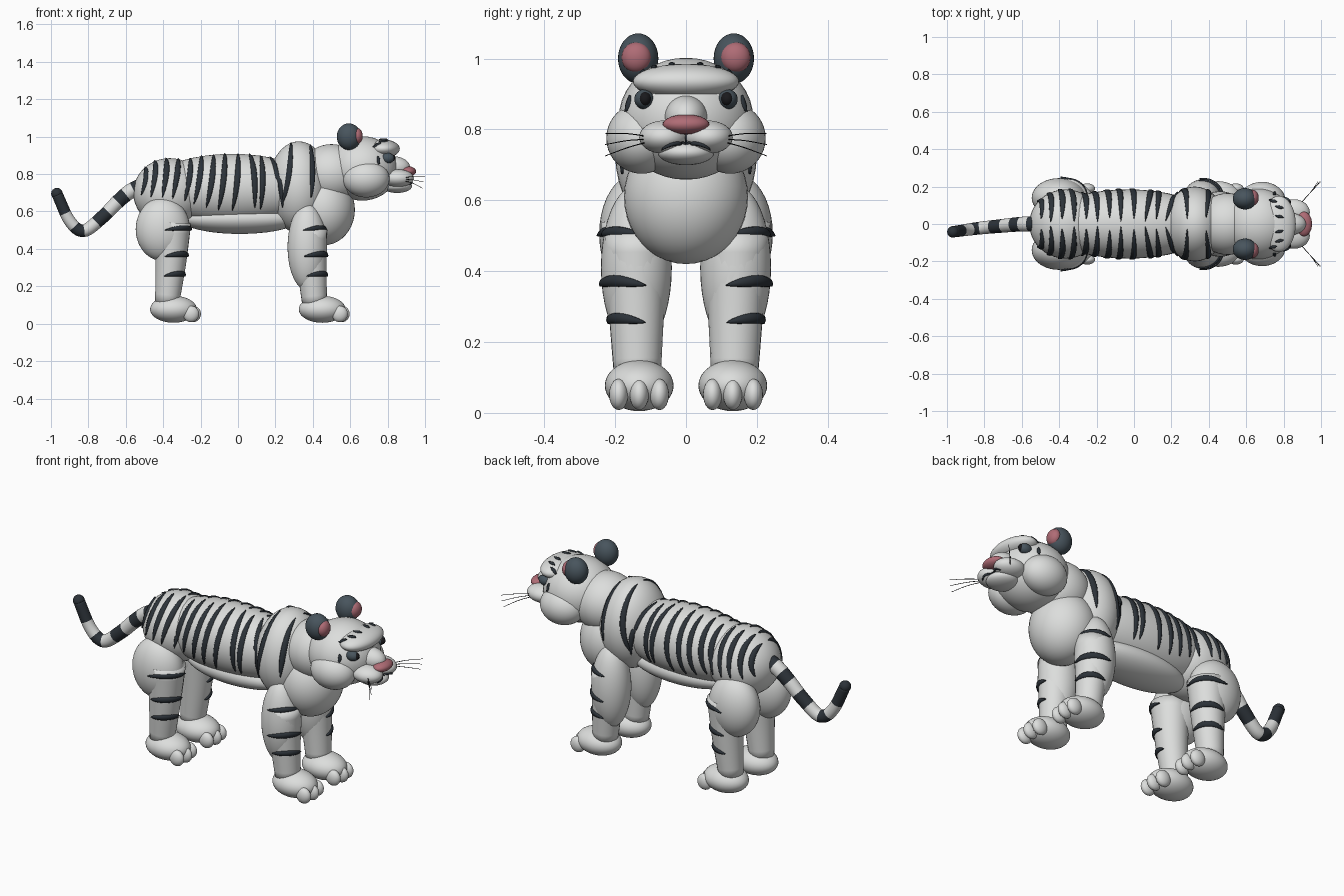
import bpy, bmesh, math
from mathutils import Vector
from mathutils.bvhtree import BVHTree

if "Cube" in bpy.data.objects:
    bpy.data.objects.remove(bpy.data.objects["Cube"])


def material(name, rgb):
    m = bpy.data.materials.new(name)
    m.diffuse_color = (*rgb, 1)
    m.use_nodes = True
    m.node_tree.nodes["Principled BSDF"].inputs["Base Color"].default_value = m.diffuse_color
    return m


WHITE = material("white fur", (0.72, 0.73, 0.72))
DARK = material("dark stripe", (0.025, 0.032, 0.04))
SLATE = material("slate ear", (0.065, 0.09, 0.11))
PINK = material("pink skin", (0.43, 0.15, 0.18))
BLACK = material("black whisker", (0.01, 0.01, 0.012))


def finish(name, bm, *mats):
    bmesh.ops.recalc_face_normals(bm, faces=bm.faces)
    for f in bm.faces:
        f.smooth = True
    me = bpy.data.meshes.new(name)
    bm.to_mesh(me)
    bm.free()
    for m in mats:
        me.materials.append(m)
    ob = bpy.data.objects.new(name, me)
    bpy.context.collection.objects.link(ob)
    return ob


def ellipsoid(name, centre, radii, mat=WHITE, seg=40):
    bm = bmesh.new()
    bmesh.ops.create_uvsphere(bm, u_segments=seg, v_segments=seg // 2, radius=1)
    for v in bm.verts:
        v.co = Vector(c + r * p for c, r, p in zip(centre, radii, v.co))
    return finish(name, bm, mat)


def spline(pts, t):
    """Catmull-Rom point through pts, t in 0..1."""
    p = [Vector(q) for q in pts]
    p = [2 * p[0] - p[1]] + p + [2 * p[-1] - p[-2]]
    u = t * (len(pts) - 1)
    i = min(int(u), len(pts) - 2)
    u -= i
    a, b, c, d = p[i:i + 4]
    return 0.5 * (2 * b + (c - a) * u + (2 * a - 5 * b + 4 * c - d) * u * u
                  + (3 * b - a - 3 * c + d) * u ** 3)


def tube(name, pts, r0, r1, mats, steps=8, sides=24, bands=1):
    """Tapered tube along a smooth path; alternate bands use alternate materials."""
    bm = bmesh.new()
    rings = []
    for i in range(steps + 1):
        t = i / steps
        c = spline(pts, t)
        d = spline(pts, min(t + .01, 1)) - spline(pts, max(t - .01, 0))
        q = d.to_track_quat('Z', 'Y')
        r = r0 + (r1 - r0) * t
        rings.append([bm.verts.new(c + q @ Vector((r * math.cos(a), r * math.sin(a), 0)))
                      for a in (2 * math.pi * k / sides for k in range(sides))])
    for i in range(steps):
        for k in range(sides):
            n = (k + 1) % sides
            f = bm.faces.new((rings[i][k], rings[i][n], rings[i + 1][n], rings[i + 1][k]))
            f.material_index = (i * bands // steps) % len(mats)
    bm.faces.new(rings[0])
    bm.faces.new(rings[-1])
    return finish(name, bm, *mats)


def surface(objs):
    verts, faces = [], []
    for o in objs:
        n = len(verts)
        verts += [v.co.copy() for v in o.data.vertices]
        faces += [[n + i for i in p.vertices] for p in o.data.polygons]
    return BVHTree.FromPolygons(verts, faces)


def stripe(name, bvh, ray, width, steps=22, lift=.007, mat=DARK):
    """Tapered raised ribbon laid on a surface; ray(t) gives an inner point and a direction."""
    hits = []
    for i in range(steps + 1):
        o, d = ray(i / steps)
        d = Vector(d).normalized()
        p, n, _, _ = bvh.ray_cast(Vector(o) + d * .8, -d)
        if p:
            hits.append((p, n))
    bm = bmesh.new()
    rows = []
    for i, (p, n) in enumerate(hits):
        tan = hits[min(i + 1, len(hits) - 1)][0] - hits[max(i - 1, 0)][0]
        side = n.cross(tan).normalized()
        w = width * (.08 + math.sin(math.pi * i / (len(hits) - 1)) ** .7)
        rows.append([bm.verts.new(p + side * w * a + n * h) for a, h in
                     ((-1, -.006), (-.75, lift * .7), (0, lift), (.75, lift * .7), (1, -.006))])
    for a, b in zip(rows, rows[1:]):
        for k in range(5):
            n = (k + 1) % 5
            bm.faces.new((a[k], a[n], b[n], b[k]))
    bm.faces.new(rows[0])
    bm.faces.new(rows[-1])
    return finish(name, bm, mat)


# Trunk
trunk = [ellipsoid("torso", (-.03, 0, .72), (.46, .185, .188)),
         ellipsoid("haunches", (-.365, 0, .70), (.195, .185, .185)),
         ellipsoid("shoulders", (.325, 0, .73), (.165, .2, .245))]
ellipsoid("belly", (.01, 0, .56), (.32, .135, .08))
ellipsoid("chest", (.46, 0, .61), (.165, .175, .19))
ellipsoid("neck", (.50, 0, .80), (.17, .165, .16))

# Head
skull = ellipsoid("skull", (.665, 0, .83), (.19, .19, .172))
brow = ellipsoid("brow", (.775, 0, .935), (.09, .15, .05))
bridge = ellipsoid("nose_bridge", (.83, 0, .835), (.09, .06, .06))
chin = ellipsoid("chin", (.85, 0, .735), (.08, .08, .036))
ellipsoid("nose", (.908, 0, .814), (.044, .066, .028), PINK, 28)
face, muzzle = [skull, brow], [bridge, chin]
for s in (-1, 1):
    face.append(ellipsoid("cheek", (.685, s * .125, .775), (.125, .1, .1)))
    muzzle.append(ellipsoid("muzzle_pad", (.855, s * .062, .778), (.085, .07, .047)))
    ellipsoid("ear", (.593, s * .135, 1.0), (.065, .057, .071), SLATE, 32)
    ellipsoid("inner_ear", (.636, s * .14, 1.003), (.031, .042, .043), PINK, 28)
    ellipsoid("eye", (.80, s * .118, .885), (.036, .028, .028), SLATE, 24)
    ellipsoid("pupil", (.82, s * .116, .886), (.02, .018, .02), BLACK, 20)

# Face markings, mouth and whiskers
face_bvh, mouth_bvh = surface(face), surface(muzzle)
stripe("mouth_line", mouth_bvh, lambda t: ((.5, 0, .80 - .045 * t), (1, 0, 0)), .004, 8)
for s in (-1, 1):
    for x, y in ((.72, .128), (.755, .095), (.755, .045)):
        stripe("forehead_mark", face_bvh,
               lambda t: ((x + .045 * t, s * (y - .01 * t), .8), (0, 0, 1)), .009, 8)
    stripe("cheek_mark", face_bvh,
           lambda t: ((.4, s * (.168 - .012 * t), .85 + .045 * t), (1, 0, 0)), .01, 8)
    stripe("mouth_curve", mouth_bvh,
           lambda t: ((.5, s * .068 * t, .758 - .012 * t + .008 * math.sin(math.pi * t)),
                      (1, 0, 0)), .006, 12)
    for z0, z1, x1 in ((.780, .788, 1.0), (.772, .757, .995), (.764, .725, .985)):
        tube("whisker", [(.89, s * .11, z0), (.94, s * .165, (z0 + z1) / 2 + .004),
                         (x1, s * .228, z1)], .0018, .0012, [BLACK], 6, 6)

# Body stripes: position, start and end angle from the spine, lean along the body
BODY = [(-.495, 12, 95, -.02), (-.445, 4, 98, -.02), (-.385, 8, 98, -.02),
        (-.32, 4, 100, -.03), (-.255, 8, 105, -.03), (-.195, 4, 112, -.04),
        (-.13, 9, 118, -.04), (-.07, 4, 122, -.035), (.0, 8, 122, -.03),
        (.06, 4, 118, .03), (.12, 8, 122, .0), (.17, 5, 118, .07),
        (.285, 6, 112, -.05), (.385, 8, 98, .005)]
trunk_bvh = surface(trunk)
for s in (-1, 1):
    for x, a0, a1, lean in BODY:
        def body_ray(t):
            a = math.radians(a0 + (a1 - a0) * t)
            bend = .012 * math.sin(math.pi * t)
            return (x + lean * t + bend, 0, .70), (0, s * math.sin(a), math.cos(a))
        stripe("body_stripe", trunk_bvh, body_ray, .0165)


# Legs, paws, toes and leg stripes
def leg(name, s, upper, path, r0, r1, paw_x):
    parts = [ellipsoid(name + "_upper", (upper[0], s * .14, upper[1]), upper[2:]),
             tube(name + "_lower", [(x, s * y, z) for x, y, z in path], r0, r1, [WHITE])]
    ellipsoid(name + "_paw", (paw_x, s * .132, .077), (.125, .097, .072))
    for y in (.075, .132, .190):
        ellipsoid(name + "_toe", (paw_x + (.104 if y == .132 else .094), s * y, .052),
                  (.043, .027, .044), seg=24)
    bvh = surface(parts)
    for z, w in ((.50, .015), (.36, .017), (.255, .016)):
        c = spline(path, min(1, max(0, (path[0][2] - z) / (path[0][2] - path[-1][2]))))

        def leg_ray(t):
            a = math.radians(-18 + 130 * t)
            return ((c.x, s * c.y, z + .012 * math.sin(math.pi * t)),
                    (math.cos(a), s * math.sin(a), 0))
        stripe(name + "_stripe", bvh, leg_ray, w, 18, .009)


for s in (-1, 1):
    leg("front_leg", s, (.37, .41, .105, .1, .232),
        [(.385, .14, .50), (.395, .14, .30), (.41, .137, .10)], .092, .066, .45)
    leg("hind_leg", s, (-.402, .505, .145, .105, .17),
        [(-.35, .14, .54), (-.36, .14, .32), (-.38, .137, .10)], .1, .064, -.345)

# Tail with alternating bands and a rounded tip
TAIL = [(-.52, 0, .735), (-.58, 0, .705), (-.645, -.004, .65), (-.725, -.012, .57),
        (-.825, -.022, .497), (-.90, -.032, .55), (-.968, -.042, .695)]
tube("tail", TAIL, .042, .030, [DARK, WHITE], 54, 24, 9)
ellipsoid("tail_tip", TAIL[-1], (.031, .031, .031), DARK, 24)
